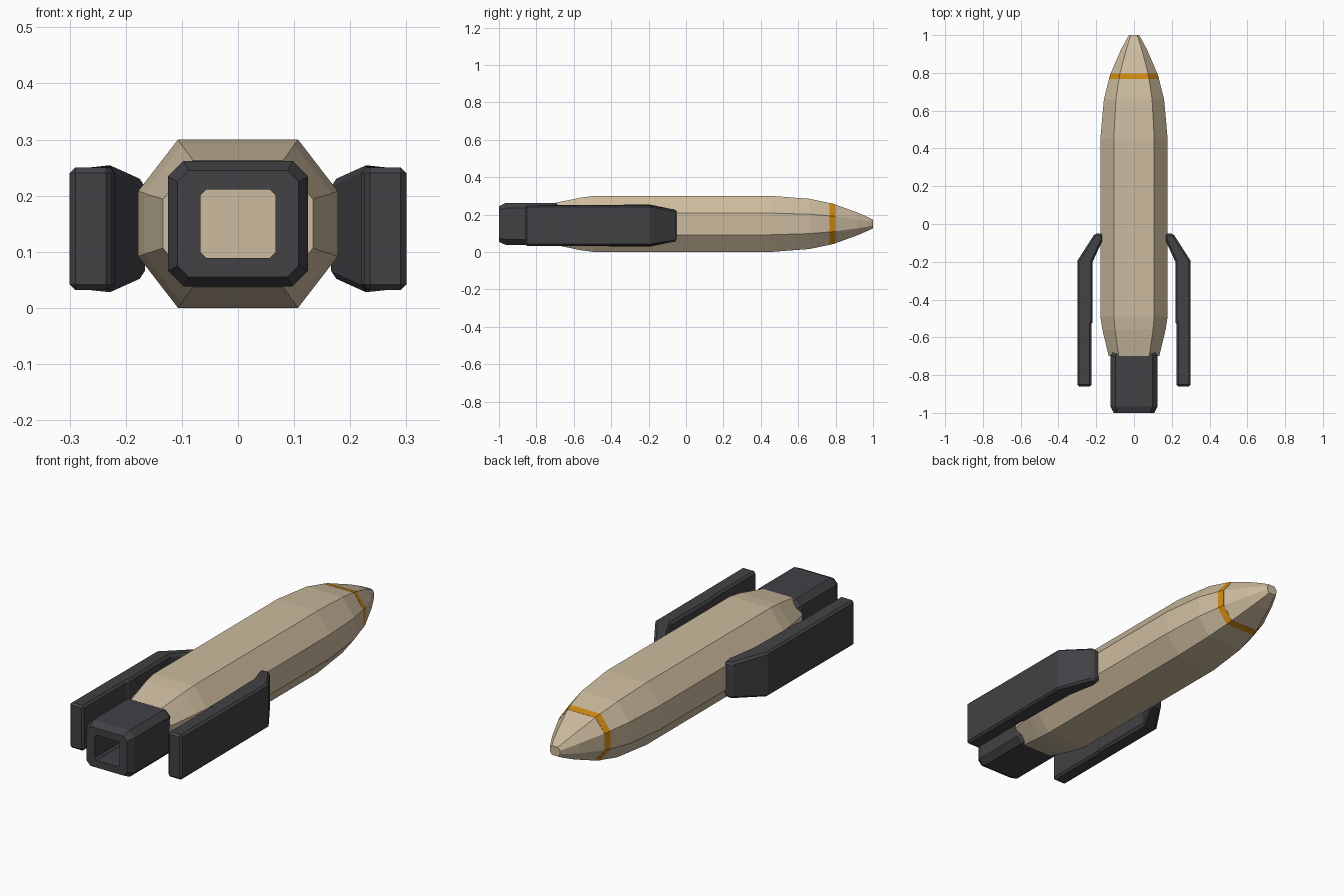
import bpy
import bmesh

old = bpy.data.objects.get("Cube")
if old:
    bpy.data.objects.remove(old, do_unlink=True)

MID = 0.15  # height of the long axis


def material(name, color):
    m = bpy.data.materials.new(name)
    m.use_nodes = True
    m.diffuse_color = (*color, 1)
    m.node_tree.nodes["Principled BSDF"].inputs["Base Color"].default_value = (*color, 1)
    return m


tan = material("tan_shell", (0.61, 0.50, 0.345))
dark = material("dark_grey", (0.054, 0.052, 0.059))
orange = material("orange_band", (0.62, 0.25, 0.006))


def finish(name, bm, mat):
    bmesh.ops.recalc_face_normals(bm, faces=bm.faces)
    me = bpy.data.meshes.new(name)
    bm.to_mesh(me)
    bm.free()
    me.materials.append(mat)
    ob = bpy.data.objects.new(name, me)
    bpy.context.collection.objects.link(ob)
    return ob


def octagon(y, half_x, half_z, flat_x, flat_z):
    """Cut-corner rectangle across the long axis."""
    quarter = [(half_x, -flat_z), (half_x, flat_z), (flat_x, half_z), (-flat_x, half_z)]
    pts = quarter + [(-x, -z) for x, z in quarter]
    return [(x, y, MID + z) for x, z in pts]


def loft(name, rings, mat, loop=False):
    """Skin a row of rings; either cap both ends or join last to first."""
    bm = bmesh.new()
    rows = [[bm.verts.new(p) for p in ring] for ring in rings]
    pairs = list(zip(rows, rows[1:]))
    if loop:
        pairs.append((rows[-1], rows[0]))
    else:
        bm.faces.new(rows[0])
        bm.faces.new(rows[-1])
    for a, b in pairs:
        for i in range(len(a)):
            j = (i + 1) % len(a)
            bm.faces.new((a[i], a[j], b[j], b[i]))
    return finish(name, bm, mat)


def shell(name, stations, mat):
    rings = [octagon(y, 0.178 * s, 0.15 * s, 0.107 * s, 0.058 * s) for y, s in stations]
    return loft(name, rings, mat)


# Body, front section, band and nose tip share one cross-section
shell("body", [(-0.70, 0.75), (-0.56, 0.94), (-0.49, 1), (0.453, 1)], tan)
shell("front_section", [(0.453, 1), (0.66, 0.895), (0.767, 0.745)], tan)
shell("nose_band", [(0.767, 0.75), (0.798, 0.695)], orange)
shell("nose_tip", [(0.798, 0.69), (0.915, 0.41), (0.975, 0.235), (1.0, 0.15)], tan)


# Hollow square nozzle with cut corners
def square(y, half_x, half_z, cut):
    return octagon(y, half_x, half_z, half_x - cut, half_z - cut)


loft("nozzle", [
    square(-0.68, 0.067, 0.061, 0.01),
    square(-0.68, 0.112, 0.099, 0.022),
    square(-0.70, 0.125, 0.112, 0.028),
    square(-0.965, 0.125, 0.112, 0.028),
    square(-1.0, 0.108, 0.095, 0.02),
    square(-1.0, 0.067, 0.061, 0.01),
], dark, loop=True)

# Side fins: a bent plate seen from above, lower at its front end
PLAN = [(0.225, -0.86), (0.30, -0.86), (0.30, -0.195), (0.207, -0.05),
        (0.166, -0.05), (0.166, -0.085), (0.219, -0.20), (0.219, -0.52), (0.225, -0.53)]


def fin(name, side):
    bm = bmesh.new()
    levels = []
    for sign in (-1, 1):
        ring = []
        for x, y in PLAN:
            half = 0.109 if y < -0.15 else 0.085
            ring.append(bm.verts.new((side * x, y, 0.141 + sign * half)))
        levels.append(ring)
        bm.faces.new(ring)
    low, high = levels
    for i in range(len(low)):
        j = (i + 1) % len(low)
        bm.faces.new((low[i], low[j], high[j], high[i]))
    ob = finish(name, bm, dark)
    mod = ob.modifiers.new("edge_bevel", "BEVEL")
    mod.width = 0.01
    mod.segments = 1
    mod.limit_method = "ANGLE"
    mod.angle_limit = 0.8


fin("left_fin", 1)
fin("right_fin", -1)
